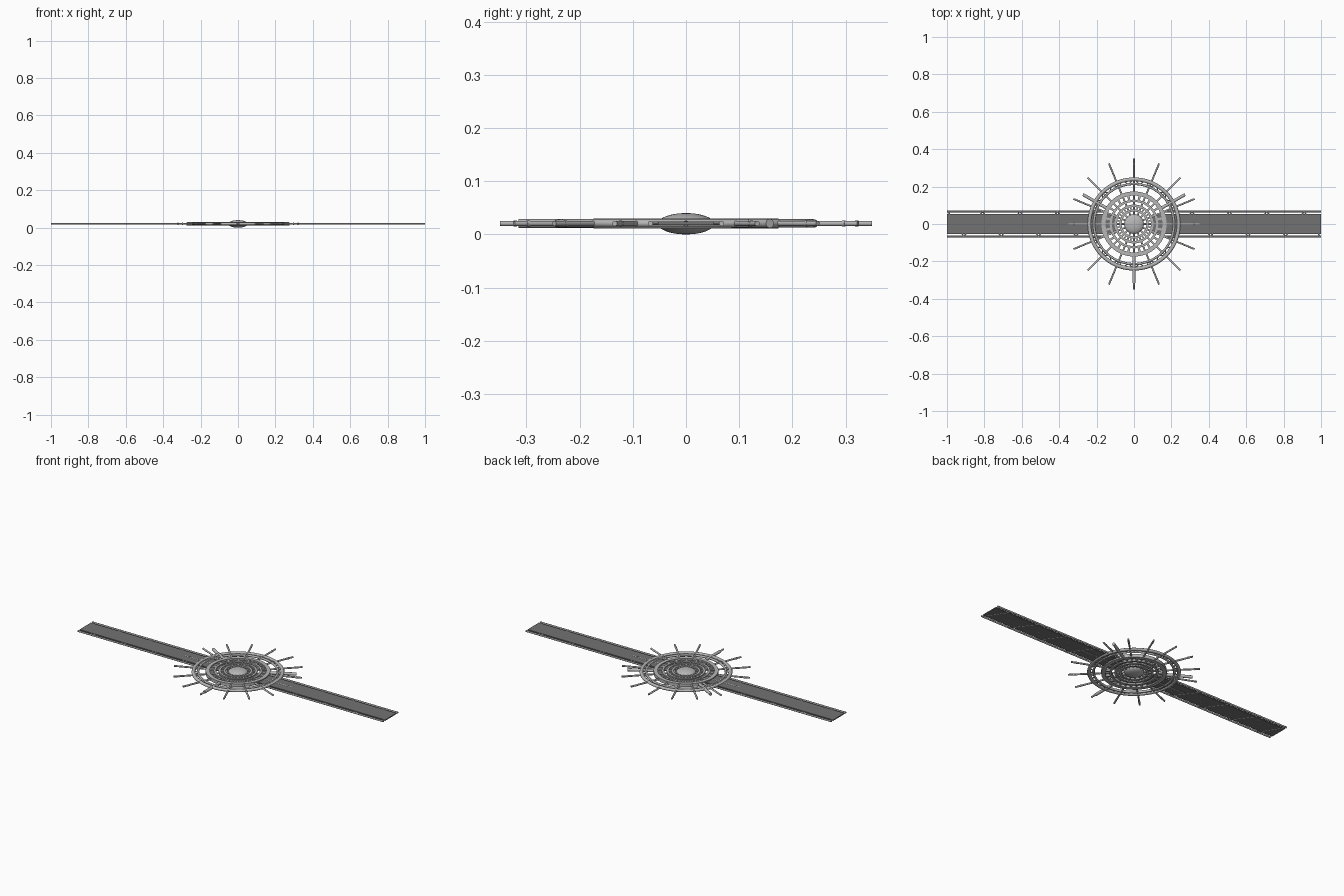
import bpy, bmesh
from math import sin, cos, pi, radians
from mathutils import Vector, Matrix

cube = bpy.data.objects.get("Cube")
if cube:
    bpy.data.objects.remove(cube)

MID = 0.0205  # height of the middle plane


def material(name, value):
    m = bpy.data.materials.new(name)
    m.use_nodes = True
    colour = (value, value, value, 1)
    m.diffuse_color = colour
    m.node_tree.nodes["Principled BSDF"].inputs["Base Color"].default_value = colour
    return m


HULL = material("light grey hull", 0.47)
PANEL = material("dark grey panel", 0.17)


def finish(name, bm, mat, smooth=True):
    bmesh.ops.recalc_face_normals(bm, faces=bm.faces)
    mesh = bpy.data.meshes.new(name)
    bm.to_mesh(mesh)
    bm.free()
    ob = bpy.data.objects.new(name, mesh)
    bpy.context.collection.objects.link(ob)
    mesh.materials.append(mat)
    if smooth:
        bpy.ops.object.select_all(action="DESELECT")
        ob.select_set(True)
        bpy.context.view_layer.objects.active = ob
        bpy.ops.object.shade_smooth_by_angle(angle=radians(40))
    return ob


def polar(r, a, z=MID):
    return Vector((r * cos(a), r * sin(a), z))


def rod(bm, a, b, radius, sides=10):
    d = b - a
    turn = d.to_track_quat("Z", "Y").to_matrix().to_4x4()
    bmesh.ops.create_cone(bm, cap_ends=True, segments=sides, radius1=radius, radius2=radius,
                          depth=d.length, matrix=Matrix.Translation((a + b) / 2) @ turn)


def box(bm, centre, size, angle=0):
    bmesh.ops.create_cube(bm, size=1, matrix=Matrix.Translation(centre)
                          @ Matrix.Rotation(angle, 4, "Z") @ Matrix.Diagonal((*size, 1)))


def lathe(name, profile, steps=64):
    bm = bmesh.new()
    loops = [[bm.verts.new(polar(r, 2 * pi * i / steps, z)) for r, z in profile]
             for i in range(steps)]
    n = len(profile)
    for i in range(steps):
        p, q = loops[i], loops[(i + 1) % steps]
        for j in range(n):
            k = (j + 1) % n
            bm.faces.new((p[j], p[k], q[k], q[j]))
    return finish(name, bm, HULL)


def round_ring(name, r, tube, half_height):
    lathe(name, [(r + tube * cos(t * pi / 6), MID + half_height * sin(t * pi / 6))
                 for t in range(12)])


def flat_ring(name, inner, outer, half_height):
    lathe(name, [(inner, MID - half_height), (outer, MID - half_height),
                 (outer, MID + half_height), (inner, MID + half_height)])


# Central lens-shaped hub
bm = bmesh.new()
bmesh.ops.create_uvsphere(bm, u_segments=40, v_segments=20, radius=1,
                          matrix=Matrix.Translation((0, 0, 0.02)) @ Matrix.Diagonal((0.053, 0.053, 0.02, 1)))
finish("hub", bm, HULL)

# Concentric rings, from the hub outward
flat_ring("hub_collar", 0.066, 0.078, 0.008)
flat_ring("inner_ring", 0.092, 0.104, 0.008)
flat_ring("middle_ring", 0.118, 0.130, 0.009)
flat_ring("main_ring", 0.152, 0.174, 0.0095)
round_ring("lattice_inner_ring", 0.214, 0.006, 0.007)
round_ring("outer_ring", 0.239, 0.010, 0.008)

# Radial spokes with a collar near each tip
bm = bmesh.new()
for i in range(16):
    a = i * pi / 8
    rod(bm, polar(0.04, a), polar(0.35, a), 0.005)
    rod(bm, polar(0.318, a), polar(0.324, a), 0.0057)
finish("spokes", bm, HULL)

# Three thick docking arms
bm = bmesh.new()
for a in (radians(30), radians(150), radians(270)):
    rod(bm, polar(0.17, a), polar(0.315, a), 0.0085, 14)
finish("docking_arms", bm, HULL)

# Triangular lattice joining the outer rings
bm = bmesh.new()
COUNT = 48
for i in range(COUNT):
    a, b = 2 * pi * i / COUNT, 2 * pi * (i + 1) / COUNT
    r1, r2 = (0.214, 0.239) if i % 2 else (0.239, 0.214)
    rod(bm, polar(r1, a), polar(r2, b), 0.003, 6)
finish("outer_lattice", bm, HULL)

# Short blocks bridging the inner rings
bm = bmesh.new()
for i in range(16):
    a = (i + 0.5) * pi / 8
    box(bm, polar(0.141, a), (0.028, 0.012, 0.012), a)
    box(bm, polar(0.085, a), (0.018, 0.008, 0.010), a)
finish("ring_bridges", bm, HULL, smooth=False)

# Wings: panel, side rails and a zigzag truss, turned half a circle for the other side
for side, turn in (("left", 0), ("right", pi)):
    spin = Matrix.Rotation(turn, 3, "Z")

    bm = bmesh.new()
    box(bm, Vector((0.55, 0, 0.021)), (0.9, 0.106, 0.006))
    bmesh.ops.rotate(bm, verts=bm.verts, matrix=spin)
    finish(side + "_panel", bm, PANEL, smooth=False)

    bm = bmesh.new()
    for y in (-0.067, 0.067):
        rod(bm, Vector((0.16, y, MID)), Vector((1, y, MID)), 0.005)
    bmesh.ops.rotate(bm, verts=bm.verts, matrix=spin)
    finish(side + "_rails", bm, HULL)

    bm = bmesh.new()
    for i in range(8):
        x, y = 0.21 + 0.1 * i, -0.067 if i % 2 == 0 else 0.067
        rod(bm, Vector((x, y, MID)), Vector((min(x + 0.1, 0.995), -y, MID)), 0.0033, 8)
    bmesh.ops.rotate(bm, verts=bm.verts, matrix=spin)
    finish(side + "_truss", bm, HULL)
